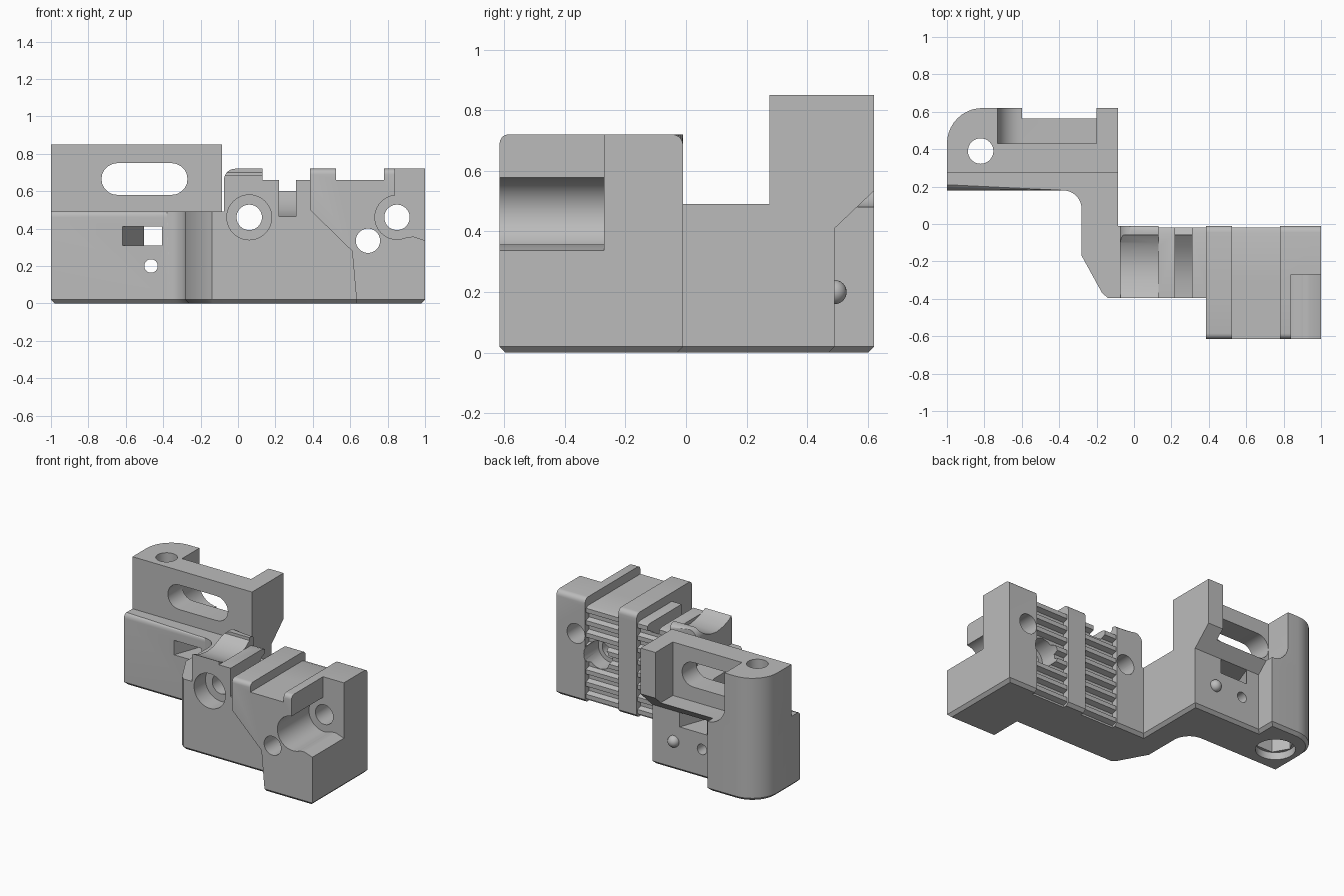
import bpy, bmesh
from math import sin, cos, pi, radians
from mathutils import Vector

if "Cube" in bpy.data.objects:
    bpy.data.objects.remove(bpy.data.objects["Cube"], do_unlink=True)

grey = bpy.data.materials.new("plain grey")
grey.use_nodes = True
COL = (0.5, 0.5, 0.5, 1)
grey.diffuse_color = COL
grey.node_tree.nodes["Principled BSDF"].inputs["Base Color"].default_value = COL


def arc(cx, cy, r, a0, a1, n=10):
    """Points on an arc, angles in degrees."""
    return [(cx + r * cos(radians(a0 + (a1 - a0) * i / n)),
             cy + r * sin(radians(a0 + (a1 - a0) * i / n))) for i in range(n + 1)]


def circle(cx, cy, r, n=40):
    return arc(cx, cy, r, 0, 360, n)[:-1]


def prism(name, pts, axis, lo, hi, bevels=()):
    """Extrude a profile along an axis; bevels are (edge rule, size, segments)."""
    place = {"x": lambda a, b, t: (t, a, b),
             "y": lambda a, b, t: (a, t, b),
             "z": lambda a, b, t: (a, b, t)}[axis]
    bm = bmesh.new()
    rings = [[bm.verts.new(place(a, b, t)) for a, b in pts] for t in (lo, hi)]
    bm.faces.new(rings[0])
    bm.faces.new(rings[1])
    n = len(pts)
    for i in range(n):
        j = (i + 1) % n
        bm.faces.new((rings[0][i], rings[0][j], rings[1][j], rings[1][i]))
    bmesh.ops.recalc_face_normals(bm, faces=bm.faces)
    for rule, size, seg in bevels:
        edges = [e for e in bm.edges if all(rule(v.co) for v in e.verts)]
        bmesh.ops.bevel(bm, geom=edges, offset=size, segments=seg,
                        profile=0.5, affect='EDGES')
    mesh = bpy.data.meshes.new(name)
    bm.to_mesh(mesh)
    bm.free()
    mesh.materials.append(grey)
    ob = bpy.data.objects.new(name, mesh)
    bpy.context.collection.objects.link(ob)
    return ob


def combine(body, tool, operation):
    """Apply a boolean and remove the helper."""
    mod = body.modifiers.new("bool", 'BOOLEAN')
    mod.operation, mod.solver, mod.object = operation, 'EXACT', tool
    dg = bpy.context.evaluated_depsgraph_get()
    mesh = bpy.data.meshes.new_from_object(body.evaluated_get(dg))
    body.modifiers.clear()
    body.data = mesh
    bpy.data.objects.remove(tool, do_unlink=True)


def box(a0, b0, a1, b1):
    return [(a0, b0), (a1, b0), (a1, b1), (a0, b1)]


def near(a, b):
    return abs(a - b) < 1e-4


# Base: left block, connecting web and middle block footprint
corner = arc(-0.81, 0.43, 0.19, 90, 180)
base_pts = ([(-1, 0.18)] + arc(-0.38, 0.08, 0.1, 90, 0) +
            [(-0.28, -0.17), (-0.17, -0.37), (-0.14, -0.395), (1, -0.395), (1, -0.01),
             (-0.085, -0.01), (-0.085, 0.49), (-0.6, 0.49), (-0.6, 0.62)] + corner)
body = prism("bracket_body", base_pts, "z", 0, 0.49, [
    (lambda c: near(c.z, 0), 0.02, 1),
    (lambda c: near(c.z, 0.49) and near(c.y, 0.18), 0.03, 5)])

# Tall rear plate with rounded corner
rear = prism("rear_plate", [(-1, 0.275), (-0.085, 0.275), (-0.085, 0.62)] + corner,
             "z", 0.38, 0.85)
combine(body, rear, 'UNION')

# Middle block with raised ribs on top
ribs = [(0.385, 0.66), (0.385, 0.72), (0.525, 0.72), (0.525, 0.66),
        (0.78, 0.66), (0.78, 0.72), (1, 0.72)]
mid_pts = ([(-0.075, 0.2)] + arc(-0.015, 0.66, 0.06, 180, 90, 8) +
           [(0.13, 0.72), (0.13, 0.66)] + ribs + [(1, 0.2)])
mid = prism("middle_block", mid_pts, "y", -0.395, -0.01,
            [(lambda c: near(c.z, 0.72) and near(c.y, -0.01), 0.035, 5)])
combine(body, mid, 'UNION')

# Front block, cut back diagonally below
front = prism("front_block", ribs[1:] + [(1, 0), (0.635, 0), (0.61, 0.28), (0.385, 0.5)],
              "y", -0.615, -0.3, [
    (lambda c: near(c.z, 0.72) and near(c.y, -0.615), 0.03, 5),
    (lambda c: near(c.z, 0) and (near(c.y, -0.615) or near(c.x, 1)), 0.02, 1)])
combine(body, front, 'UNION')


def cut(pts, axis, lo, hi):
    combine(body, prism("cutter", pts, axis, lo, hi), 'DIFFERENCE')


# Rear plate: open pocket, sloped underside, long slot
cut([(-0.2, 1), (-0.2, 0.48)] + arc(-0.6, 0.61, 0.13, 270, 180) + [(-0.73, 1)],
    "y", 0.43, 0.8)
cut([(0.49, 0.2), (0.49, 0.41), (0.69, 0.6), (0.69, 0.2)], "x", -0.6, 0.1)
cut(arc(-0.645, 0.665, 0.085, 90, 270) + arc(-0.355, 0.665, 0.085, -90, 90), "y", 0.1, 0.5)

# Left block: angled window, pin hole, vertical bolt hole with nut recess
cut([(-0.62, 0.17), (-0.41, 0.17), (-0.29, 0.5), (-0.5, 0.5)], "z", 0.31, 0.41)
cut(circle(-0.465, 0.2, 0.036, 24), "y", 0.1, 0.7)
cut(circle(-0.82, 0.39, 0.068), "z", -0.1, 1)
cut(circle(-0.82, 0.39, 0.125), "z", -0.1, 0.05)
cut(circle(-0.82, 0.39, 0.12, 6), "z", -0.1, 0.2)

# Middle block: curved saddle and strap slot
cut([(-0.06, 0.8), (-0.06, 0.7), (-0.1, 0.67), (-0.16, 0.645), (-0.23, 0.635),
     (-0.3, 0.645), (-0.36, 0.665), (-0.41, 0.69), (-0.41, 0.8)], "x", -0.2, 0.13)
cut([(-0.45, 0.8), (-0.45, 0.46), (-0.3, 0.47), (-0.2, 0.5), (-0.12, 0.55),
     (-0.06, 0.6), (0.05, 0.6), (0.05, 0.8)], "x", 0.22, 0.31)

# Toothed belt channels on the back
teeth = []
PITCH = 0.085
for i in range(9):
    z = -0.03 + i * PITCH
    teeth += [(-0.02, z), (-0.055, z + 0.012), (-0.055, z + 0.043), (-0.02, z + 0.055)]
teeth += [(-0.02, 0.8), (0.05, 0.8), (0.05, -0.03)]
for x0, x1 in ((0.13, 0.385), (0.525, 0.78)):
    cut(teeth, "x", x0, x1)

# Front corner relief and the screw bores
cut([(0.84, 0.9), (0.84, 0.46), (0.9, 0.355), (0.94, 0.357), (1.05, 0.32), (1.05, 0.9)],
    "y", -0.7, -0.27)
bores = [(0.06, 0.46, 0.068, -0.7, 0.1), (0.06, 0.46, 0.12, -0.7, -0.27),
         (0.85, 0.46, 0.068, -0.7, 0.1), (0.85, 0.46, 0.118, -0.7, -0.27),
         (0.695, 0.335, 0.065, -0.7, 0.1), (0.695, 0.335, 0.095, -0.17, 0.1)]
for x, z, r, y0, y1 in bores:
    cut(circle(x, z, r), "y", y0, y1)

# Small round locating bump on the back
bpy.ops.mesh.primitive_uv_sphere_add(segments=24, ring_count=12, radius=0.04,
                                     location=(-0.25, 0.49, 0.2))
bump = bpy.context.object
bump.name = "locating_bump"
bump.data.materials.append(grey)

for ob in (body, bump):
    bpy.ops.object.select_all(action='DESELECT')
    ob.select_set(True)
    bpy.context.view_layer.objects.active = ob
    bpy.ops.object.shade_smooth_by_angle(angle=radians(30))
